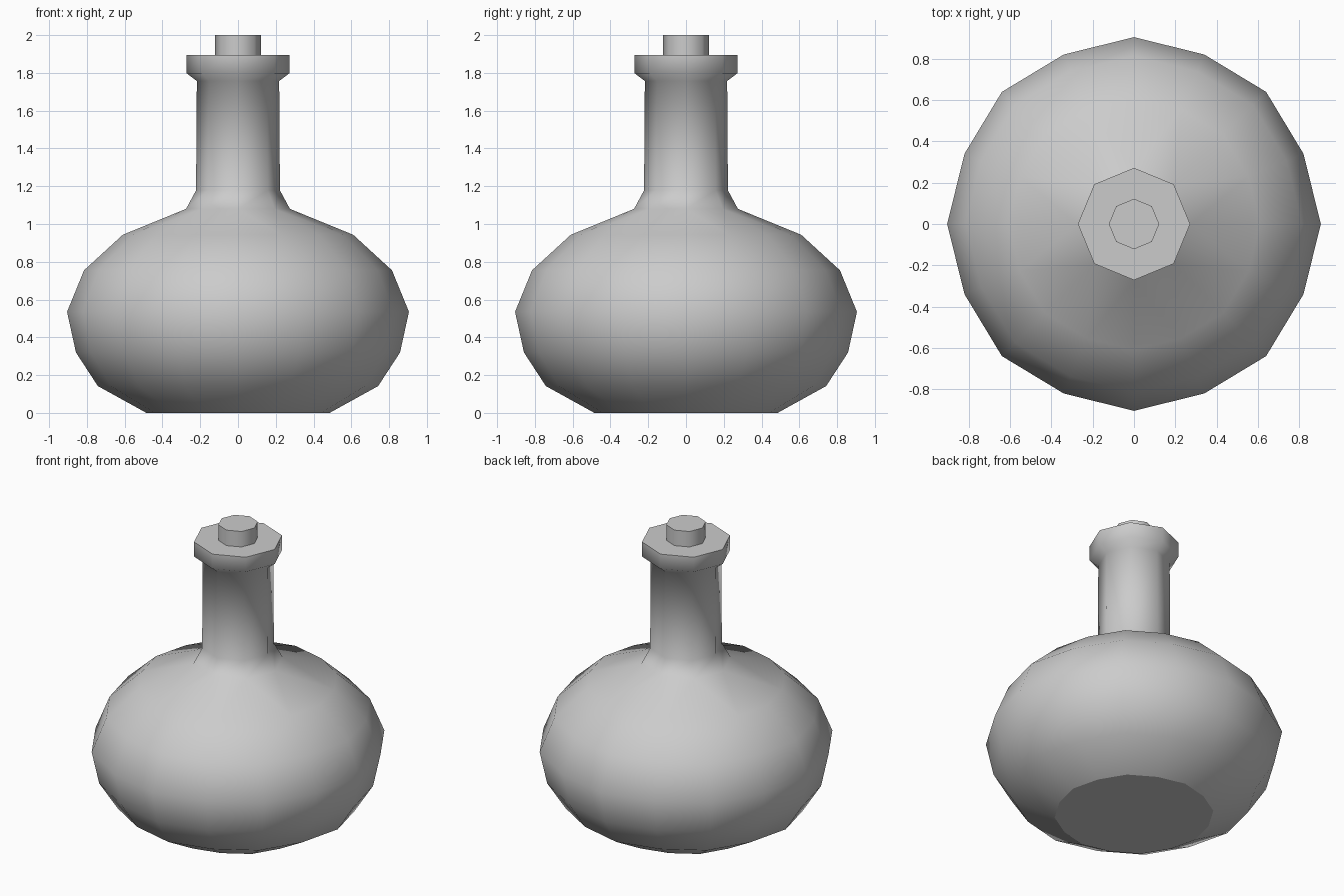
import bpy, bmesh, math

cube = bpy.data.objects.get("Cube")
if cube:
    bpy.data.objects.remove(cube, do_unlink=True)

glass = bpy.data.materials.new("plain_grey")
glass.use_nodes = True
GREY = (0.6, 0.6, 0.6, 1)
glass.diffuse_color = GREY
glass.node_tree.nodes["Principled BSDF"].inputs["Base Color"].default_value = GREY


def ring(bm, radius, z, sides):
    """Ring of vertices; the in-between points of a full ring sit slightly inward."""
    verts = []
    for i in range(sides):
        r = radius * (0.982 if sides == 16 and i % 2 else 1)
        a = math.tau * i / sides
        verts.append(bm.verts.new((r * math.cos(a), r * math.sin(a), z)))
    return verts


def bridge(bm, low, high):
    """Join two rings, halving the side count with triangles where needed."""
    n = len(high)
    for i in range(n):
        j = (i + 1) % n
        if len(low) == n:
            bm.faces.new((low[i], low[j], high[j], high[i]))
        else:
            a, m, b = low[2 * i], low[2 * i + 1], low[2 * j]
            bm.faces.new((a, m, high[i]))
            bm.faces.new((m, high[j], high[i]))
            bm.faces.new((m, b, high[j]))


def lathe(name, profile):
    """Capped solid from (radius, height, sides) rings, smooth except at the caps."""
    bm = bmesh.new()
    rings = [ring(bm, *p) for p in profile]
    for low, high in zip(rings, rings[1:]):
        bridge(bm, low, high)
    for f in bm.faces:
        f.smooth = True
    for cap in (rings[0][::-1], rings[-1]):
        face = bm.faces.new(cap)
        for e in face.edges:
            e.smooth = False
    bmesh.ops.recalc_face_normals(bm, faces=bm.faces)
    mesh = bpy.data.meshes.new(name)
    bm.to_mesh(mesh)
    bm.free()
    mesh.materials.append(glass)
    obj = bpy.data.objects.new(name, mesh)
    bpy.context.collection.objects.link(obj)
    return obj


# Round belly, shoulder, neck and flared lip in one skin
belly = [(0.485, 0), (0.742, 0.142), (0.858, 0.32), (0.905, 0.535),
         (0.815, 0.755), (0.61, 0.943)]
neck = [(0.275, 1.08), (0.222, 1.178), (0.218, 1.757), (0.272, 1.798), (0.272, 1.896)]
lathe("bottle", [(r, z, 16) for r, z in belly] + [(r, z, 8) for r, z in neck])

# Small stopper standing in the mouth
lathe("stopper", [(0.122, 1.85, 8), (0.122, 2.0, 8)])
